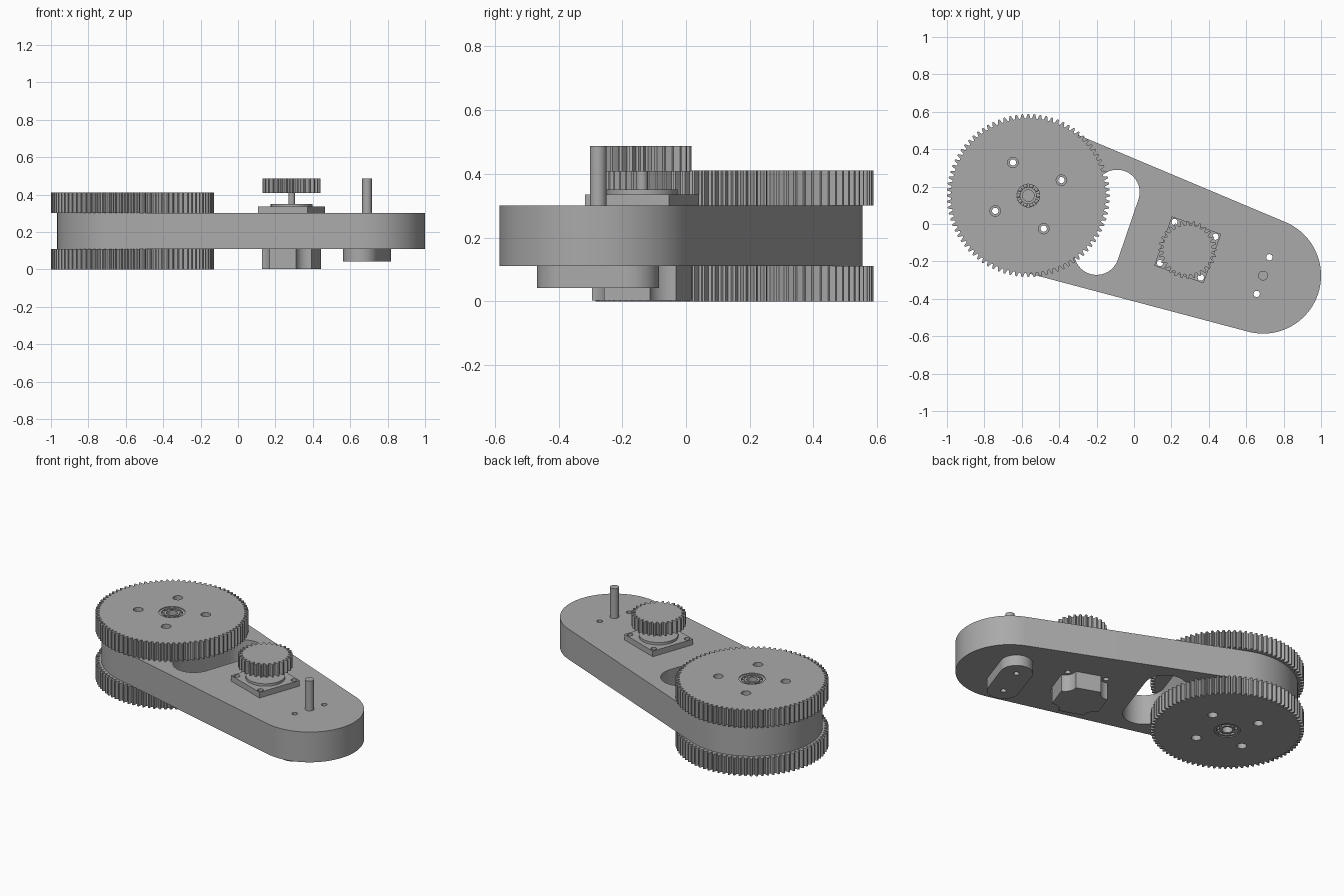
import bpy, bmesh, math
from math import cos, sin, pi, radians
from mathutils import Vector

cube = bpy.data.objects.get("Cube")
if cube:
    bpy.data.objects.remove(cube, do_unlink=True)

grey = bpy.data.materials.new("mid grey")
grey.use_nodes = True
grey.diffuse_color = (0.4, 0.4, 0.4, 1)
grey.node_tree.nodes["Principled BSDF"].inputs["Base Color"].default_value = (0.4, 0.4, 0.4, 1)

HUB = Vector((-0.565, 0.152))
MOTOR = Vector((0.287, -0.138))
PIN = Vector((0.69, -0.276))
TILT = radians(-19.7)


def arc(c, r, a0, a1, n):
    return [(c[0] + r * cos(a0 + (a1 - a0) * i / n), c[1] + r * sin(a0 + (a1 - a0) * i / n))
            for i in range(n + 1)]


def circle(c, r, n=32):
    return arc(c, r, 0, 2 * pi, n)[:-1]


def capsule(c1, r1, c2, r2, n=32):
    """Outline of two circles joined by their outer tangents."""
    d = Vector(c2) - Vector(c1)
    base = math.atan2(d.y, d.x)
    t = math.acos((r1 - r2) / d.length)
    return arc(c1, r1, base + t, base + 2 * pi - t, n) + arc(c2, r2, base - t, base + t, n)


def gear_outline(c, tip, teeth):
    root = tip * (1 - 4.5 / (teeth + 2))
    pts = []
    for i in range(teeth):
        for frac, r in ((-0.36, root), (-0.25, (root + tip) / 2), (-0.12, tip),
                        (0.12, tip), (0.25, (root + tip) / 2), (0.36, root)):
            a = 2 * pi * (i + frac) / teeth
            pts.append((c[0] + r * cos(a), c[1] + r * sin(a)))
    return pts


def turned(points):
    """Move motor-local points into place."""
    return [(MOTOR.x + x * cos(TILT) - y * sin(TILT),
             MOTOR.y + x * sin(TILT) + y * cos(TILT)) for x, y in points]


def prism(name, loops, z0, z1):
    """Extrude an outline (first loop) with holes (other loops)."""
    curve = bpy.data.curves.new(name, 'CURVE')
    curve.dimensions = '2D'
    curve.fill_mode = 'BOTH'
    curve.extrude = (z1 - z0) / 2
    for loop in loops:
        s = curve.splines.new('POLY')
        s.points.add(len(loop) - 1)
        for p, (x, y) in zip(s.points, loop):
            p.co = (x, y, 0, 1)
        s.use_cyclic_u = True
    temp = bpy.data.objects.new(name + " outline", curve)
    mesh = bpy.data.meshes.new_from_object(temp)
    bpy.data.objects.remove(temp)
    bpy.data.curves.remove(curve)
    bm = bmesh.new()
    bm.from_mesh(mesh)
    bmesh.ops.remove_doubles(bm, verts=bm.verts, dist=1e-5)
    bmesh.ops.translate(bm, verts=bm.verts, vec=(0, 0, (z0 + z1) / 2))
    bmesh.ops.recalc_face_normals(bm, faces=bm.faces)
    return finish(name, bm, mesh)


def finish(name, bm, mesh):
    bm.to_mesh(mesh)
    bm.free()
    mesh.name = name
    mesh.materials.clear()
    mesh.materials.append(grey)
    mesh.shade_smooth()
    mesh.set_sharp_from_angle(angle=radians(25))
    ob = bpy.data.objects.new(name, mesh)
    bpy.context.scene.collection.objects.link(ob)
    return ob


# Bolt positions
hub_bolts = [HUB + Vector((0.195 * cos(a), 0.195 * sin(a)))
             for a in (radians(25) + k * pi / 2 for k in range(4))]
motor_bolts = turned([(x, y) for x in (-0.116, 0.116) for y in (-0.116, 0.116)])
pin_bolts = [PIN + Vector((0.034, 0.098)), PIN - Vector((0.034, 0.098))]

# Arm body with its slot and bolt holes
prism("arm_body",
      [capsule(HUB, 0.402, PIN, 0.31, 48), capsule((-0.09, 0.17), 0.12, (-0.2, -0.152), 0.12)]
      + [circle(b, 0.017, 16) for b in hub_bolts + motor_bolts + pin_bolts], 0.11, 0.3)

# Matching large gears, each with a ball bearing in the hub
for side, z0, z1 in (("upper", 0.3, 0.41), ("lower", 0, 0.11)):
    prism(side + "_large_gear",
          [gear_outline(HUB, 0.436, 84), circle(HUB, 0.075)]
          + [circle(b, 0.028, 24) for b in hub_bolts], z0, z1)
    b0, b1 = z0 + 0.005, z1 - 0.005
    prism(side + "_bearing_outer_race", [circle(HUB, 0.075), circle(HUB, 0.061)], b0, b1)
    prism(side + "_bearing_inner_race", [circle(HUB, 0.045), circle(HUB, 0.031)], b0, b1)
    bm = bmesh.new()
    for k in range(10):
        a = 2 * pi * k / 10
        for z in (b0 + 0.014, b1 - 0.014):
            made = bmesh.ops.create_uvsphere(bm, u_segments=12, v_segments=8, radius=0.012)
            bmesh.ops.translate(bm, verts=made["verts"],
                                vec=(HUB.x + 0.053 * cos(a), HUB.y + 0.053 * sin(a), z))
    finish(side + "_bearing_balls", bm, bpy.data.meshes.new("balls"))

# Motor: body with scalloped corners, flange, boss, shaft and pinion
h = 0.14
body = []
for k in range(4):
    q = k * pi / 2
    corner = (h * math.sqrt(2) * cos(q + pi / 4), h * math.sqrt(2) * sin(q + pi / 4))
    body += arc(corner, 0.064, q - pi / 2, q - pi, 8)
prism("motor_body", [turned(body)], 0.003, 0.29)
flange = [(-h, -h), (h, -h), (h, h), (-h, h)]
prism("motor_flange", [turned(flange)] + [circle(b, 0.017, 16) for b in motor_bolts], 0.3, 0.335)
prism("motor_boss", [circle(MOTOR, 0.112, 48)], 0.33, 0.35)
prism("motor_shaft", [circle(MOTOR, 0.018, 24)], 0.34, 0.42)
prism("pinion_gear", [gear_outline(MOTOR, 0.155, 28)], 0.408, 0.487)

# Pivot pin above and its mounting block below
prism("pivot_pin", [circle(PIN, 0.026)], 0.25, 0.487)
prism("pin_mount", [capsule(pin_bolts[1], 0.094, pin_bolts[0], 0.094)]
      + [circle(b, 0.017, 16) for b in pin_bolts], 0.042, 0.11)
